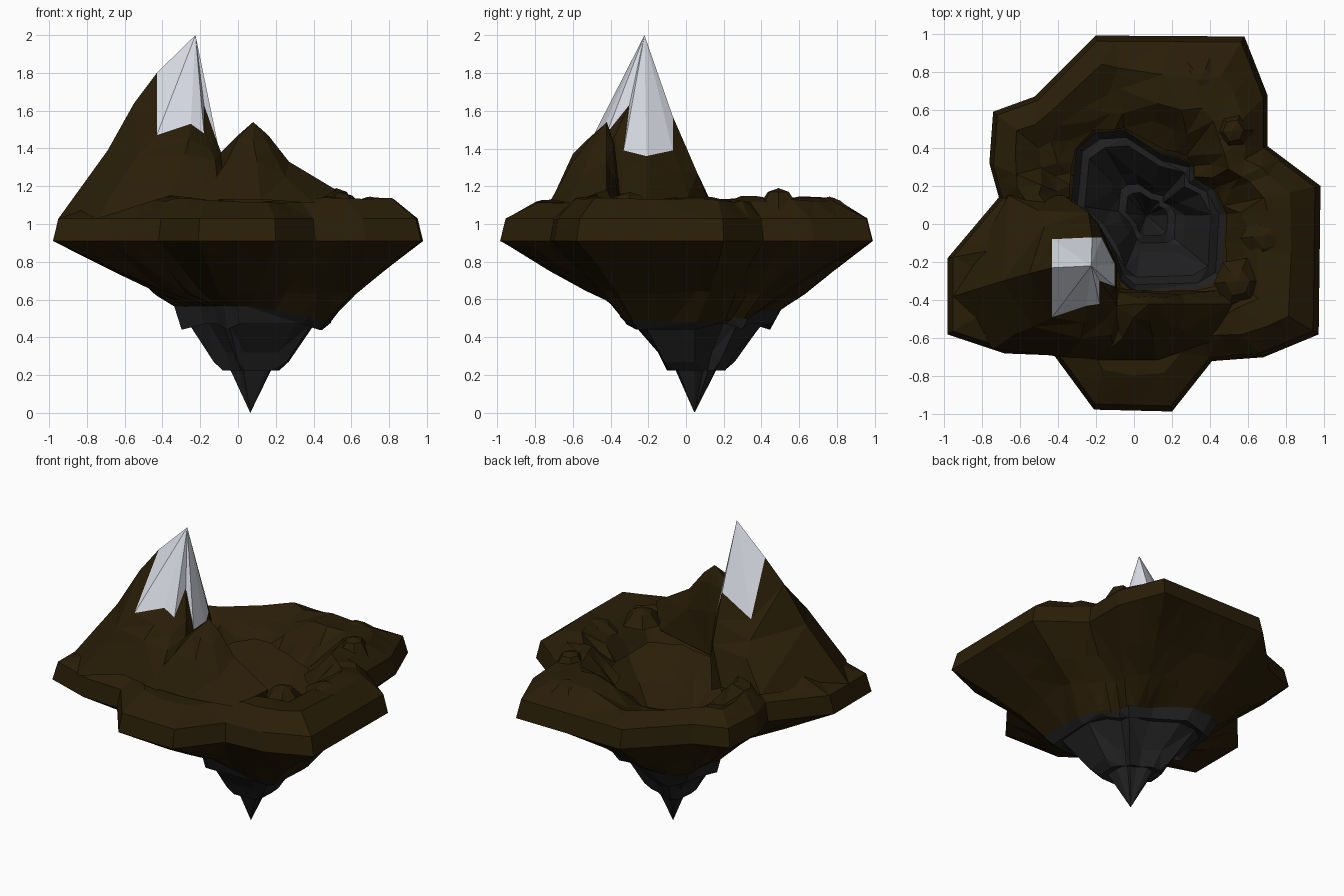
import bpy, bmesh, random
from mathutils import Vector

if "Cube" in bpy.data.objects:
    bpy.data.objects.remove(bpy.data.objects["Cube"])
random.seed(4)


def material(name, rgb):
    m = bpy.data.materials.new(name)
    m.diffuse_color = (*rgb, 1)
    m.use_nodes = True
    m.node_tree.nodes["Principled BSDF"].inputs["Base Color"].default_value = m.diffuse_color
    return m


EARTH = material("dark_earth", (0.022, 0.0125, 0.0022))
ROCK = material("charcoal_rock", (0.0145, 0.0145, 0.015))
SNOW = material("snow", (0.71, 0.73, 0.80))


def loft(name, rings, mat):
    """Skin closed rings of points; a one-point ring becomes a tip."""
    bm = bmesh.new()
    vr = [[bm.verts.new(p) for p in r] for r in rings]
    for a, b in zip(vr, vr[1:]):
        n = max(len(a), len(b))
        for i in range(n):
            j = (i + 1) % n
            if len(a) == 1:
                bm.faces.new((a[0], b[i], b[j]))
            elif len(b) == 1:
                bm.faces.new((a[j], a[i], b[0]))
            else:
                bm.faces.new((a[i], b[i], b[j], a[j]))
    bmesh.ops.triangulate(bm, faces=[f for f in bm.faces if len(f.verts) > 3])
    me = bpy.data.meshes.new(name)
    bm.to_mesh(me)
    bm.free()
    me.materials.append(mat)
    ob = bpy.data.objects.new(name, me)
    bpy.context.collection.objects.link(ob)


def ray_hit(poly, d):
    """Point where the ray from the origin along d crosses the polygon."""
    best = 0
    for i, a in enumerate(poly):
        e = poly[(i + 1) % len(poly)] - a
        den = d.x * e.y - d.y * e.x
        if abs(den) < 1e-9:
            continue
        t = (a.x * e.y - a.y * e.x) / den
        u = (a.x * d.y - a.y * d.x) / den
        if t > 0 and -1e-6 <= u <= 1 + 1e-6:
            best = max(best, t)
    return d * best


# Plan outlines, both counter-clockwise
coast = [Vector(p) for p in (
    (.98, .2), (.7, .41), (.7, .68), (.58, .985), (-.2, .99), (-.52, .67), (-.74, .59),
    (-.76, .32), (-.71, .14), (-.98, -.18), (-.98, -.58), (-.68, -.68), (-.42, -.69),
    (-.21, -.975), (.2, -.985), (.41, -.72), (.68, -.7), (.97, -.58))]
core = [Vector(p) for p in (
    (.48, .05), (.41, .18), (.31, .23), (.31, .32), (.15, .36), (-.05, .49), (-.2, .48),
    (-.3, .41), (-.31, .3), (-.33, .1), (-.2, -.02), (-.12, -.15), (-.07, -.29),
    (0, -.35), (.36, -.34), (.46, -.28))]
# Spokes through every coast corner, every edge midpoint and every core corner
spokes = []
for i, p in enumerate(coast):
    spokes += [p, (p + coast[(i + 1) % len(coast)]) / 2]
east = Vector((1, 0))
for c in core:
    h = ray_hit(coast, c.normalized())
    if all((h - s).length > .06 for s in spokes):
        spokes.append(h)
outer = sorted(spokes, key=lambda v: -east.angle_signed(v))
inner = [ray_hit(core, p.normalized()) for p in outer]
CEN = Vector((.065, .045))
NOTCH = Vector((-.57, .82))


def seam_z(p):
    """Height of the earth and rock boundary; lower towards the right."""
    return .565 - .22 * max(0, p.x - .05) - .06 * max(0, p.y)


def shelf(t, z, dxy=0.0, dz=0.0, notch=0.0):
    """Ring blended from the core outline (t = 0) to the coast (t = 1)."""
    pts = []
    for a, b in zip(inner, outer):
        dip = notch if b.normalized().dot(NOTCH) > .87 else 0
        pts.append((*a.lerp(b, t + random.uniform(-dxy, dxy)),
                    z - dip + random.uniform(-dz, dz)))
    return pts


def spike(s, z, teeth=0.0):
    """Ring of the core outline shrunk to the lower tip, with hanging teeth."""
    return [(*CEN.lerp(a, s), z - (teeth if i % 3 == 0 else 0)) for i, a in enumerate(core)]


# Shared coast ring
rim = shelf(1, .91)

# Upper ground, open in the middle, with a low notch at the back left
loft("island_top", [shelf(.03, .96, .02, .02), shelf(.2, 1.05, .04, .02, .05),
                    shelf(.4, 1.13, .05, .02, .09), shelf(.68, 1.125, .03, .015, .03),
                    [(x * .97, y * .97, 1.03) for x, y, z in rim], rim], EARTH)
# Earth bowl below the coast
loft("island_underside", [rim, shelf(.58, .755, .015, .012), shelf(.28, .635, .02, .012),
                          [(*a, seam_z(a)) for a in inner]], EARTH)
# Hanging rock with stalactite steps
loft("hanging_rock", [[(*a * 1.03, seam_z(a) + .012) for a in core], spike(.92, .47, .03),
                      spike(.82, .47), spike(.49, .32, .05), spike(.37, .225),
                      spike(.27, .24, .01), [(*CEN, 0.0)]], ROCK)

# Main mountain: rings run W, SW, S, SE, notch, E, E, NE, N, NW
snow_line = [(-.43, -.23, 1.8), (-.43, -.49, 1.47), (-.25, -.43, 1.53), (-.18, -.42, 1.48),
             (-.18, -.30, 1.63), (-.10, -.33, 1.39), (-.10, -.21, 1.36), (-.17, -.07, 1.39),
             (-.22, -.07, 1.57), (-.43, -.08, 1.44)]
ridge = [(-.55, -.26, 1.64), (-.53, -.54, 1.36), (-.26, -.52, 1.45), (-.15, -.5, 1.4),
         (-.12, -.38, 1.46), (-.095, -.335, 1.27), (-.095, -.21, 1.25), (-.18, -.02, 1.27),
         (-.23, -.0, 1.41), (-.47, -.01, 1.33)]
shoulder = [(-.69, -.3, 1.39), (-.63, -.58, 1.22), (-.28, -.6, 1.37), (-.12, -.58, 1.34),
            (-.09, -.43, 1.38), (-.09, -.34, 1.15), (-.09, -.21, 1.13), (-.19, .01, 1.15),
            (-.24, .06, 1.27), (-.5, .07, 1.25)]
foot = [(-.95, -.38, 1.03), (-.74, -.655, 1.03), (-.36, -.70, 1.15), (-.1, -.715, 1.12),
        (0, -.5, 1.2), (-.09, -.35, .95), (-.1, -.2, .95), (-.22, .04, .95),
        (-.37, .15, 1.05), (-.66, .15, 1.08)]
loft("snow_cap", [[(-.225, -.22, 2.0)], snow_line], SNOW)
loft("mountain", [snow_line, ridge, shoulder, foot], EARTH)

# Lower hill joined to the mountain by a saddle: W, SW, S, SE, E, NE, N, NW
hill_top = [(-.0, -.42, 1.47), (0, -.49, 1.45), (.08, -.51, 1.45), (.16, -.49, 1.42),
            (.16, -.42, 1.47), (.15, -.385, 1.42), (.08, -.38, 1.43), (.01, -.385, 1.41)]
hill_mid = [(-.1, -.43, 1.37), (-.06, -.6, 1.33), (.1, -.6, 1.33), (.25, -.56, 1.25),
            (.27, -.42, 1.33), (.25, -.37, 1.22), (.08, -.36, 1.25), (-.07, -.36, 1.25)]
hill_foot = [(-.15, -.45, 1.2), (-.2, -.715, 1.13), (.12, -.715, 1.13), (.4, -.62, 1.11),
             (.52, -.42, 1.18), (.44, -.35, 1.03), (.08, -.355, .96), (-.09, -.335, .96)]
loft("hill", [[(.08, -.42, 1.54)], hill_top, hill_mid, hill_foot], EARTH)

# Low slabs of ground on the rim: centre, height, half width
for i, (x, y, z, w) in enumerate(((.52, .49, 1.19, .12), (.54, -.3, 1.17, .14),
                                  (.35, .76, 1.145, .14), (.7, -.06, 1.145, .14))):
    dirs = [Vector(d) * random.uniform(.85, 1.1) * w
            for d in ((1, 0), (.4, .9), (-.6, .8), (-1, -.1), (-.3, -1), (.6, -.8))]
    loft("slab_%d" % (i + 1), [[(x, y, z)],
                               [(x + d.x * .5, y + d.y * .5, z - .02) for d in dirs],
                               [(x + d.x, y + d.y, 1.08) for d in dirs]], EARTH)
